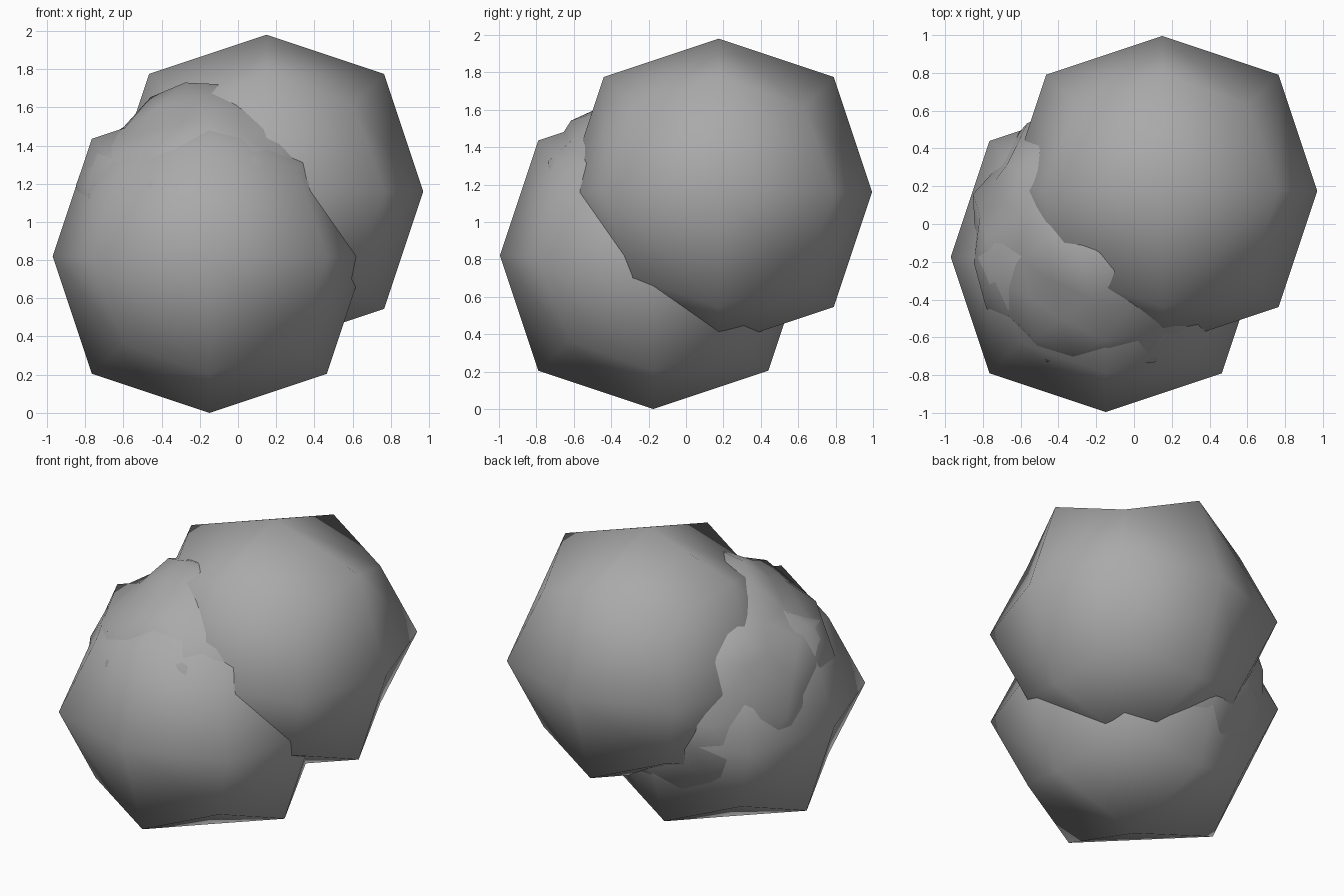
import bpy
import random
from mathutils import Vector

random.seed(4)

if "Cube" in bpy.data.objects:
    bpy.data.objects.remove(bpy.data.objects["Cube"], do_unlink=True)

# Single grey stone colour
grey = bpy.data.materials.new("stone_grey")
grey.use_nodes = True
colour = (0.4, 0.4, 0.4, 1)
grey.diffuse_color = colour
grey.node_tree.nodes["Principled BSDF"].inputs["Base Color"].default_value = colour


def finish(name):
    obj = bpy.context.object
    obj.name = name
    obj.data.materials.append(grey)
    bpy.ops.object.shade_smooth()
    return obj


def rounded_block(name, centre, half):
    """Cube rounded by one level of subdivision."""
    bpy.ops.mesh.primitive_cube_add(size=2 * half, location=centre)
    obj = finish(name)
    rounding = obj.modifiers.new("rounding", "SUBSURF")
    rounding.levels = rounding.render_levels = 1
    rounding.use_limit_surface = False


# Two large overlapping lumps
rounded_block("lower_front_lump", (-0.15, -0.175, 0.82), 0.82)
rounded_block("upper_back_lump", (0.15, 0.175, 1.16), 0.82)

# Rough core whose points break through the seam and the lower lump
bpy.ops.mesh.primitive_ico_sphere_add(subdivisions=3, radius=0.74,
                                      location=(-0.12, -0.08, 0.98))
core = finish("rough_core")
for v in core.data.vertices:
    v.co *= random.uniform(0.95, 1.05)
